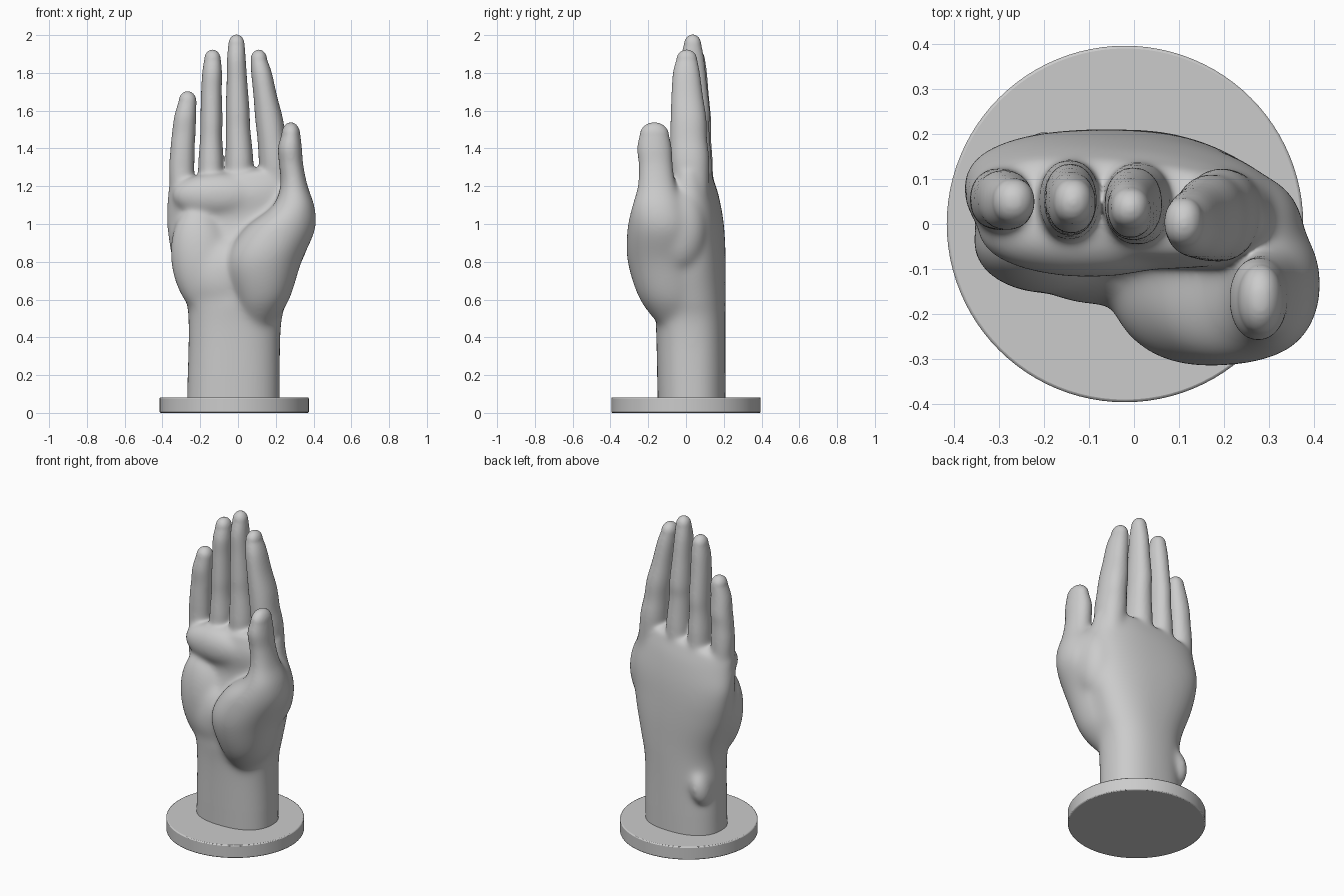
import bpy, bmesh, math
from mathutils import Matrix, Vector


def ramp(v, lo, hi):
    return min(max((v - lo) / (hi - lo), 0), 1)


def catmull(rows, steps):
    out = []
    for i in range(len(rows) - 1):
        p0, p1 = rows[max(i - 1, 0)], rows[i]
        p2, p3 = rows[i + 1], rows[min(i + 2, len(rows) - 1)]
        for s in range(steps):
            t = s / steps
            out.append([0.5 * (2 * b + (c - a) * t + (2 * a - 5 * b + 4 * c - d) * t * t
                               + (3 * b - a - 3 * c + d) * t ** 3)
                        for a, b, c, d in zip(p0, p1, p2, p3)])
    return out + [list(rows[-1])]


def loft(bm, rows, dome, power=2.0, tilt=0.0, shear=0.0, n=40):
    """Closed tube through rows of (z, cx, cy, rx, ry) with a rounded top."""
    rings = catmull(rows, 6)
    z, cx, cy, rx, ry = rings[-1]
    for k in range(1, 8):
        a = k / 8 * math.pi / 2
        rings.append([z + dome * math.sin(a), cx, cy, rx * math.cos(a), ry * math.cos(a)])
    loops = []
    for z, cx, cy, rx, ry in rings:
        loop = []
        for i in range(n):
            a = 2 * math.pi * i / n
            c, s = math.cos(a), math.sin(a)
            x = cx + rx * math.copysign(abs(c) ** (2 / power), c)
            y = cy + ry * math.copysign(abs(s) ** (2 / power), s)
            y += shear * ramp(z, 0.5, 0.9) * x
            loop.append(bm.verts.new((x, y, z + tilt * ramp(z, 0.95, 1.25) * x)))
        loops.append(loop)
    for a, b in zip(loops, loops[1:]):
        for i in range(n):
            j = (i + 1) % n
            bm.faces.new((a[i], a[j], b[j], b[i]))
    bm.faces.new(loops[0][::-1])
    bm.faces.new(loops[-1])


def blob(bm, centre, radii, rot=0.0):
    m = Matrix.Translation(centre) @ Matrix.Rotation(rot, 4, 'Y') @ Matrix.Diagonal(Vector((*radii, 1)))
    bmesh.ops.create_uvsphere(bm, u_segments=32, v_segments=20, radius=1, matrix=m)


def box_rows(data, grow_x=0.0, grow_y=0.0):
    # (z, x0, x1, y0, y1) -> (z, cx, cy, rx, ry)
    return [(z, (a + b) / 2, (c + d) / 2, (b - a) / 2 + grow_x, (d - c) / 2 + grow_y)
            for z, a, b, c, d in data]


bm = bmesh.new()

# forearm and palm
loft(bm, box_rows([
    (0.04, -0.265, 0.215, -0.145, 0.205),
    (0.45, -0.257, 0.222, -0.155, 0.205),
    (0.60, -0.272, 0.255, -0.165, 0.205),
    (0.80, -0.340, 0.305, -0.145, 0.203),
    (1.00, -0.372, 0.325, -0.085, 0.190),
    (1.15, -0.370, 0.305, -0.095, 0.165),
    (1.24, -0.364, 0.285, -0.070, 0.138)], 0.005, 0.004), 0.05, 2.35, 0.13, -0.08, 56)

# heel of the palm, middle fill, wrist bone, pad under the fingers, thumb web
blob(bm, (-0.19, -0.04, 0.80), (0.165, 0.115, 0.29), -0.15)
blob(bm, (-0.07, -0.05, 0.72), (0.20, 0.13, 0.22))
blob(bm, (-0.20, 0.135, 0.38), (0.06, 0.075, 0.11), 0.2)
blob(bm, (-0.10, -0.02, 1.15), (0.25, 0.10, 0.12))
blob(bm, (0.265, -0.03, 0.97), (0.115, 0.14, 0.22))

# thumb with its fleshy base
loft(bm, box_rows([
    (0.46, 0.03, 0.18, -0.14, 0.08),
    (0.60, -0.02, 0.27, -0.245, 0.08),
    (0.80, -0.06, 0.335, -0.310, 0.08),
    (0.97, 0.03, 0.407, -0.312, 0.06),
    (1.09, 0.18, 0.405, -0.288, 0.00),
    (1.20, 0.225, 0.368, -0.257, -0.05),
    (1.31, 0.220, 0.344, -0.250, -0.070),
    (1.40, 0.214, 0.336, -0.258, -0.076),
    (1.47, 0.232, 0.328, -0.245, -0.090)], 0.002), 0.069, 2.1)

# fingers: (z, x0, x1, y0, y1)
fingers = [
    [(1.00, -0.35, -0.22, -0.03, 0.13), (1.25, -0.368, -0.227, -0.015, 0.125),
     (1.40, -0.360, -0.227, -0.012, 0.117), (1.48, -0.352, -0.222, -0.010, 0.118),
     (1.57, -0.340, -0.219, -0.012, 0.108), (1.65, -0.317, -0.217, 0.00, 0.10)],
    [(1.05, -0.22, -0.07, -0.05, 0.15), (1.30, -0.214, -0.072, -0.035, 0.142),
     (1.45, -0.204, -0.081, -0.025, 0.132), (1.55, -0.202, -0.080, -0.025, 0.132),
     (1.70, -0.198, -0.083, -0.020, 0.118), (1.80, -0.192, -0.082, -0.018, 0.110),
     (1.87, -0.182, -0.088, 0.00, 0.10)],
    [(1.05, -0.08, 0.09, -0.05, 0.15), (1.32, -0.070, 0.085, -0.045, 0.135),
     (1.50, -0.067, 0.068, -0.035, 0.122), (1.60, -0.068, 0.064, -0.035, 0.124),
     (1.75, -0.063, 0.052, -0.030, 0.108), (1.87, -0.061, 0.044, -0.028, 0.095),
     (1.95, -0.054, 0.038, -0.010, 0.080)],
    [(1.05, 0.12, 0.30, -0.06, 0.12), (1.32, 0.108, 0.280, -0.080, 0.122),
     (1.45, 0.100, 0.257, -0.082, 0.110), (1.56, 0.088, 0.240, -0.080, 0.106),
     (1.68, 0.079, 0.209, -0.076, 0.088), (1.80, 0.067, 0.182, -0.068, 0.072),
     (1.87, 0.064, 0.157, -0.050, 0.058)],
]
for f in fingers:
    loft(bm, box_rows(f, -0.003, 0.001), 0.054, 2.15)

me = bpy.data.meshes.new("hand")
bm.to_mesh(me)
bm.free()
hand = bpy.data.objects.new("hand", me)
bpy.context.collection.objects.link(hand)

# fuse the parts into one skin
rm = hand.modifiers.new("fuse", 'REMESH')
rm.mode = 'VOXEL'
rm.voxel_size = 0.0072
rm.use_smooth_shade = True
dg = bpy.context.evaluated_depsgraph_get()
skin = bpy.data.meshes.new_from_object(hand.evaluated_get(dg))
hand.modifiers.clear()
hand.data = skin

# blend the palm strongly, the fingers only lightly
vg = hand.vertex_groups.new(name="palm")
for v in skin.vertices:
    z = v.co.z
    w = ramp(z, 0.2, 0.36) * (1 - ramp(z, 1.14, 1.34))
    if w > 0:
        vg.add([v.index], w, 'REPLACE')
blend = hand.modifiers.new("blend", 'SMOOTH')
blend.factor = 0.6
blend.iterations = 110
blend.vertex_group = "palm"
soft = hand.modifiers.new("soften", 'SMOOTH')
soft.factor = 0.5
soft.iterations = 8

# round base
bpy.ops.mesh.primitive_cylinder_add(vertices=96, radius=0.395, depth=0.082, location=(-0.02, 0, 0.041))
base = bpy.context.object
base.name = "base"
bev = base.modifiers.new("bevel", 'BEVEL')
bev.width = 0.006
bev.segments = 2
bpy.ops.object.shade_smooth_by_angle(angle=math.radians(35))
